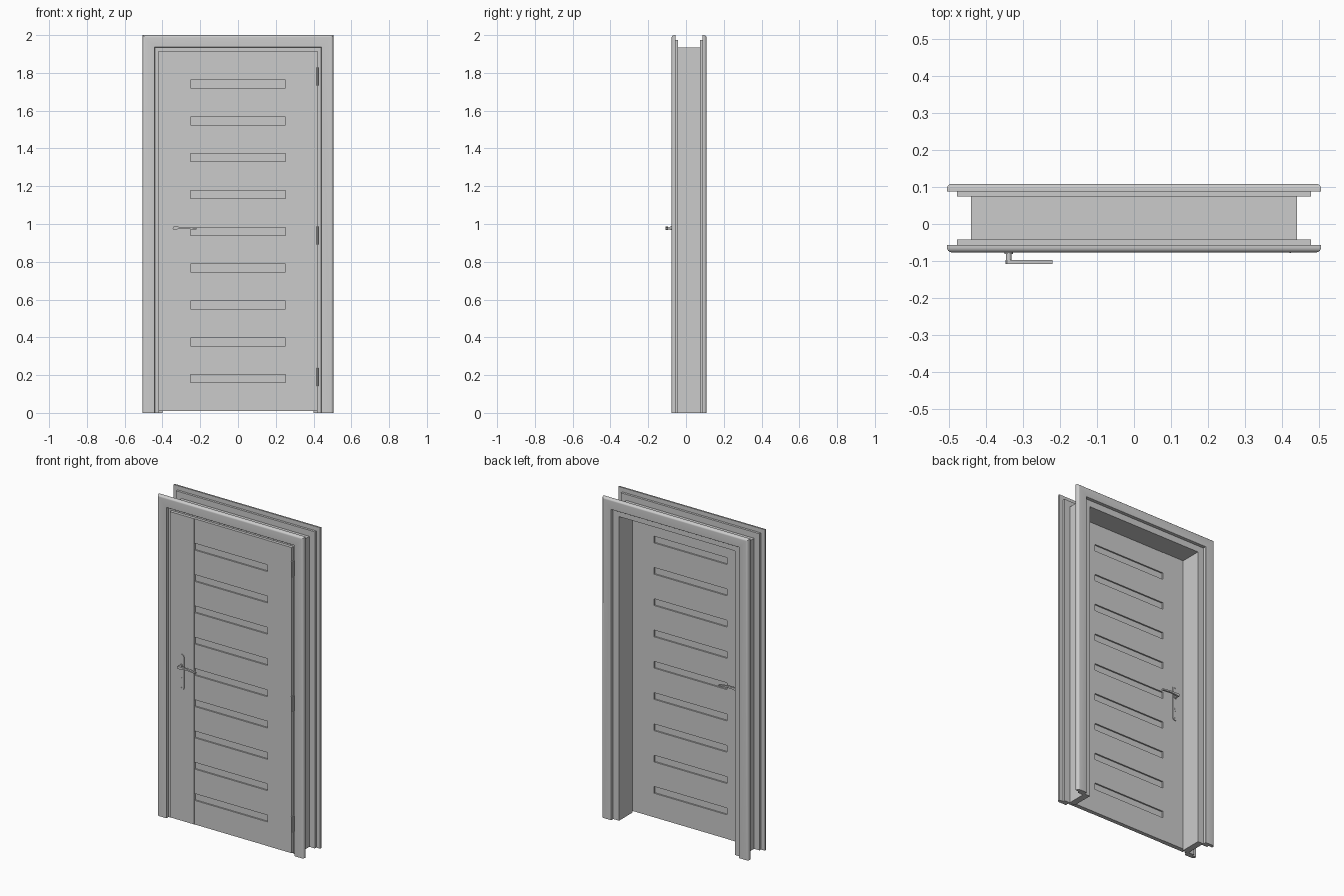
import bpy, bmesh, math
from math import cos, sin, pi

if "Cube" in bpy.data.objects:
    bpy.data.objects.remove(bpy.data.objects["Cube"])

TOP = 1.495          # a frame line at half-width a has its head at z = a + TOP
smooth = []


def add(name, verts, faces):
    me = bpy.data.meshes.new(name)
    me.from_pydata(verts, [], faces)
    bm = bmesh.new()
    bm.from_mesh(me)
    bmesh.ops.recalc_face_normals(bm, faces=bm.faces)
    bm.to_mesh(me)
    bm.free()
    ob = bpy.data.objects.new(name, me)
    bpy.context.collection.objects.link(ob)
    return ob


def prism(name, outline, y0, y1):
    """Extrude an (x, z) outline from y0 to y1."""
    n = len(outline)
    v = [(x, y, z) for y in (y0, y1) for x, z in outline]
    f = [tuple(range(n)), tuple(range(n, 2 * n))]
    f += [(i, (i + 1) % n, n + (i + 1) % n, n + i) for i in range(n)]
    return add(name, v, f)


def box(name, x0, x1, y0, y1, z0, z1):
    return prism(name, [(x0, z0), (x1, z0), (x1, z1), (x0, z1)], y0, y1)


def portal(name, profile):
    """Sweep a (half-width, y) profile up, across and down with mitred corners."""
    n = len(profile)
    rings = [lambda a: (-a, 0), lambda a: (-a, a + TOP),
             lambda a: (a, a + TOP), lambda a: (a, 0)]
    v = []
    for r in rings:
        for a, y in profile:
            x, z = r(a)
            v.append((x, y, z))
    f = [tuple(range(n)), tuple(range(3 * n, 4 * n))]
    for k in range(3):
        for i in range(n):
            j = (i + 1) % n
            f.append((k * n + i, k * n + j, (k + 1) * n + j, (k + 1) * n + i))
    ob = add(name, v, f)
    smooth.append(ob)
    return ob


def disc(cx, cz, r, n=20):
    return [(cx + r * cos(2 * pi * i / n), cz + r * sin(2 * pi * i / n)) for i in range(n)]


def casing(name, y_wall, out, depth):
    """Rounded trim with a tongue behind it; out = -1 front, +1 back."""
    p = [(0.44, y_wall - out * 0.014), (0.44, y_wall)]
    yf = y_wall + out * depth
    r = 0.004
    for i in range(5):                       # inner rounded edge
        t = i / 4 * pi / 2
        p.append((0.44 + r - r * cos(t), yf - out * (r - r * sin(t))))
    r = 0.014
    for i in range(7):                       # outer rounded edge
        t = i / 6 * pi / 2
        p.append((0.505 - r + r * sin(t), yf - out * (r - r * cos(t))))
    p += [(0.505, y_wall), (0.478, y_wall), (0.478, y_wall - out * 0.014)]
    return portal(name, p)


# Frame: two casings and the rebated jamb between them
casing("front_casing", -0.056, -1, 0.0205)
casing("back_casing", 0.088, 1, 0.0205)
portal("jamb", [(0.40, 0.088), (0.44, 0.088), (0.44, -0.056),
                (0.422, -0.056), (0.422, -0.045), (0.40, -0.045)])

# Door leaf: stiles, rails and the thin panel showing in the nine slots
F, B = -0.070, -0.045
Z0, Z1, W, S = 0.01, 1.915, 0.42, 0.252
box("lock_stile", -W, -S, F - 0.0015, B + 0.0015, Z0, Z1)
box("hinge_stile", S, W, F - 0.001, B, Z0, Z1)
edges = [Z0]
for i in reversed(range(9)):
    top = 1.762 - 0.195 * i
    edges += [top - 0.042, top]
edges.append(Z1)
for i in range(0, len(edges), 2):
    box("rail", -S, S, F, B, edges[i], edges[i + 1])
for i in range(1, len(edges) - 1, 2):
    box("slot_panel", -S, S, F + 0.009, B - 0.009, edges[i], edges[i + 1])

# Hinges
for z in (0.19, 0.94, 1.78):
    smooth.append(box("hinge_leaf", 0.418, 0.424, -0.072, -0.056, z - 0.048, z + 0.048))
    bpy.ops.mesh.primitive_cylinder_add(vertices=16, radius=0.005, depth=0.096,
                                        location=(0.421, -0.073, z))
    bpy.context.object.name = "hinge_barrel"
    smooth.append(bpy.context.object)

# Handle set on both faces
HX, R = -0.338, 0.018
plate = [(HX + R * cos(i * pi / 12), 1.032 + R * sin(i * pi / 12)) for i in range(13)]
plate += [(HX - R * cos(i * pi / 12), 0.844 - R * sin(i * pi / 12)) for i in range(13)]
lever = [(-0.346, 0.978), (-0.343, 0.985), (-0.336, 0.987), (-0.31, 0.985), (-0.28, 0.985),
         (-0.25, 0.981), (-0.22, 0.978), (-0.22, 0.970), (-0.25, 0.972), (-0.28, 0.975),
         (-0.31, 0.974), (-0.336, 0.969), (-0.343, 0.971)]
for side, y, out in (("front", F - 0.0015, -1), ("back", B + 0.0015, 1)):
    at = lambda d: y + out * d
    smooth += [
        prism(side + "_handle_plate", plate, y, at(0.005)),
        prism(side + "_handle_collar", disc(HX, 0.978, 0.011), at(0.005), at(0.010)),
        prism(side + "_handle_spindle", disc(HX, 0.978, 0.007), at(0.010), at(0.027)),
        prism(side + "_lever", lever, at(0.025), at(0.037)),
        prism(side + "_lock_cylinder", disc(HX, 0.900, 0.006), at(0.005), at(0.0065)),
        prism(side + "_lock_tail", [(HX - 0.003, 0.885), (HX + 0.003, 0.885),
                                    (HX + 0.003, 0.897), (HX - 0.003, 0.897)],
              at(0.005), at(0.0065)),
        prism(side + "_plate_screw", disc(HX, 1.037, 0.005), at(0.005), at(0.006)),
        prism(side + "_plate_screw", disc(HX, 0.839, 0.005), at(0.005), at(0.006)),
    ]

# Smooth the rounded parts, keeping edges sharp
bpy.ops.object.select_all(action='DESELECT')
for ob in smooth:
    ob.select_set(True)
bpy.context.view_layer.objects.active = smooth[0]
bpy.ops.object.shade_smooth_by_angle(angle=math.radians(30))
